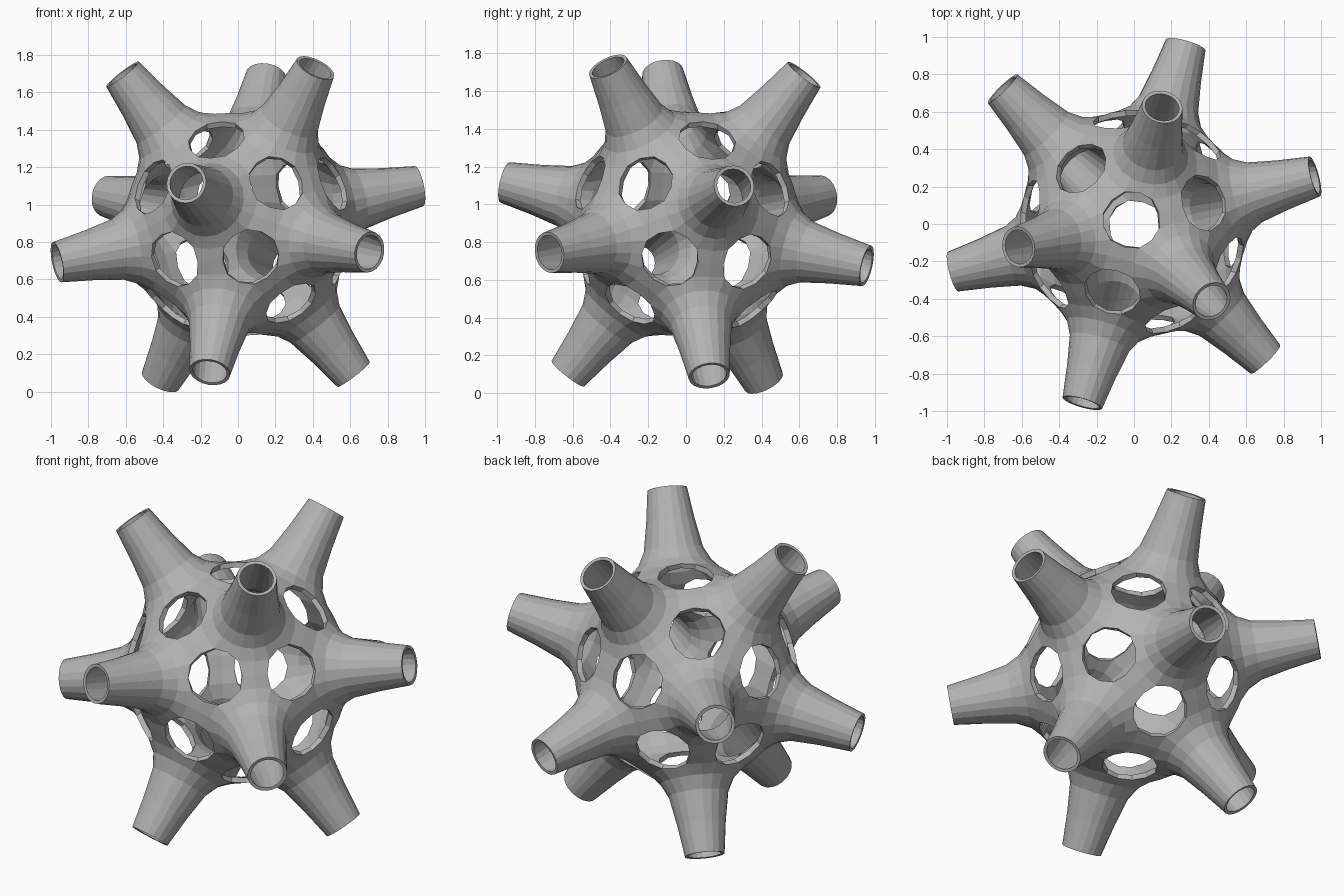
import bpy, bmesh
from math import radians, cos, sin, sqrt
from mathutils import Vector, Matrix

cube = bpy.data.objects.get("Cube")
if cube:
    bpy.data.objects.remove(cube, do_unlink=True)

CENTRE = Vector((0, 0, 0.895))
PHI = (1 + sqrt(5)) / 2

# Tilted frame for the icosahedral layout of the twelve tubes
frame_z = Vector((-0.117, -0.309, 0.944)).normalized()
frame_y = Vector((0.961, -0.273, 0.038))
frame_y = (frame_y - frame_z * frame_y.dot(frame_z)).normalized()
frame = Matrix((frame_y.cross(frame_z), frame_y, frame_z)).transposed()
axes = []
for s in (1, -1):
    for t in (PHI, -PHI):
        for p in ((0, s, t), (s, t, 0), (t, 0, s)):
            axes.append((frame @ Vector(p)).normalized())

# Tube profile from open rim to flared base: (distance from centre, radius)
PROFILE = ((1.02, 0.11), (0.84, 0.135), (0.68, 0.165), (0.605, 0.203))
# Base ring, one fifth: (angle from strut, distance, radius)
BASE = ((0, 0.556, 0.258), (19, 0.55, 0.262), (36, 0.562, 0.238), (53, 0.55, 0.262))
STRUT_RADIUS = 0.605
STRUT_HALF_WIDTH = 0.07

bm = bmesh.new()


def vert(p):
    return bm.verts.new(CENTRE + p)


def add_branch(a):
    """One flared tube with the near halves of its five struts."""
    near = next(n for n in axes if 0.3 < a.dot(n) < 0.6)
    u = (near - a * a.dot(near)).normalized()
    v = a.cross(u)

    def polar(angle, dist, rad):
        t = radians(angle)
        return a * dist + (u * cos(t) + v * sin(t)) * rad

    rings = [[vert(polar(18 * j, d, r)) for j in range(20)] for d, r in PROFILE]
    rings.append([vert(polar(72 * k + t, d, r)) for k in range(5) for t, d, r in BASE])
    for upper, lower in zip(rings, rings[1:]):
        for j in range(20):
            n = (j + 1) % 20
            bm.faces.new((upper[j], lower[j], lower[n], upper[n]))

    # Half struts reaching to the midpoint towards each neighbour
    base = rings[-1]
    for k in range(5):
        neighbour = polar(72 * k, 1 / sqrt(5), 2 / sqrt(5))
        mid = (a + neighbour).normalized() * STRUT_RADIUS
        side = a.cross(neighbour).normalized() * STRUT_HALF_WIDTH
        ends = [vert(mid - side), vert(mid), vert(mid + side)]
        row = [base[4 * k - 1], base[4 * k], base[4 * k + 1]]
        for i in (0, 1):
            bm.faces.new((row[i], ends[i], ends[i + 1], row[i + 1]))


for axis in axes:
    add_branch(axis)
bmesh.ops.remove_doubles(bm, verts=bm.verts[:], dist=0.002)

mesh = bpy.data.meshes.new("branching_shell")
bm.to_mesh(mesh)
bm.free()
shell = bpy.data.objects.new("branching_shell", mesh)
bpy.context.collection.objects.link(shell)

# Hollow wall, thinner towards the tube rims
group = shell.vertex_groups.new(name="wall_thickness")
for vtx in mesh.vertices:
    dist = (vtx.co - CENTRE).length
    group.add([vtx.index], 0.6 if dist > 0.8 else 1.0, 'REPLACE')
wall = shell.modifiers.new("wall", 'SOLIDIFY')
wall.thickness = 0.03
wall.offset = -1
wall.use_even_offset = True
wall.vertex_group = group.name

# Plain grey material
grey = bpy.data.materials.new("plain_grey")
grey.use_nodes = True
colour = (0.45, 0.45, 0.45, 1)
grey.diffuse_color = colour
grey.node_tree.nodes["Principled BSDF"].inputs["Base Color"].default_value = colour
mesh.materials.append(grey)
